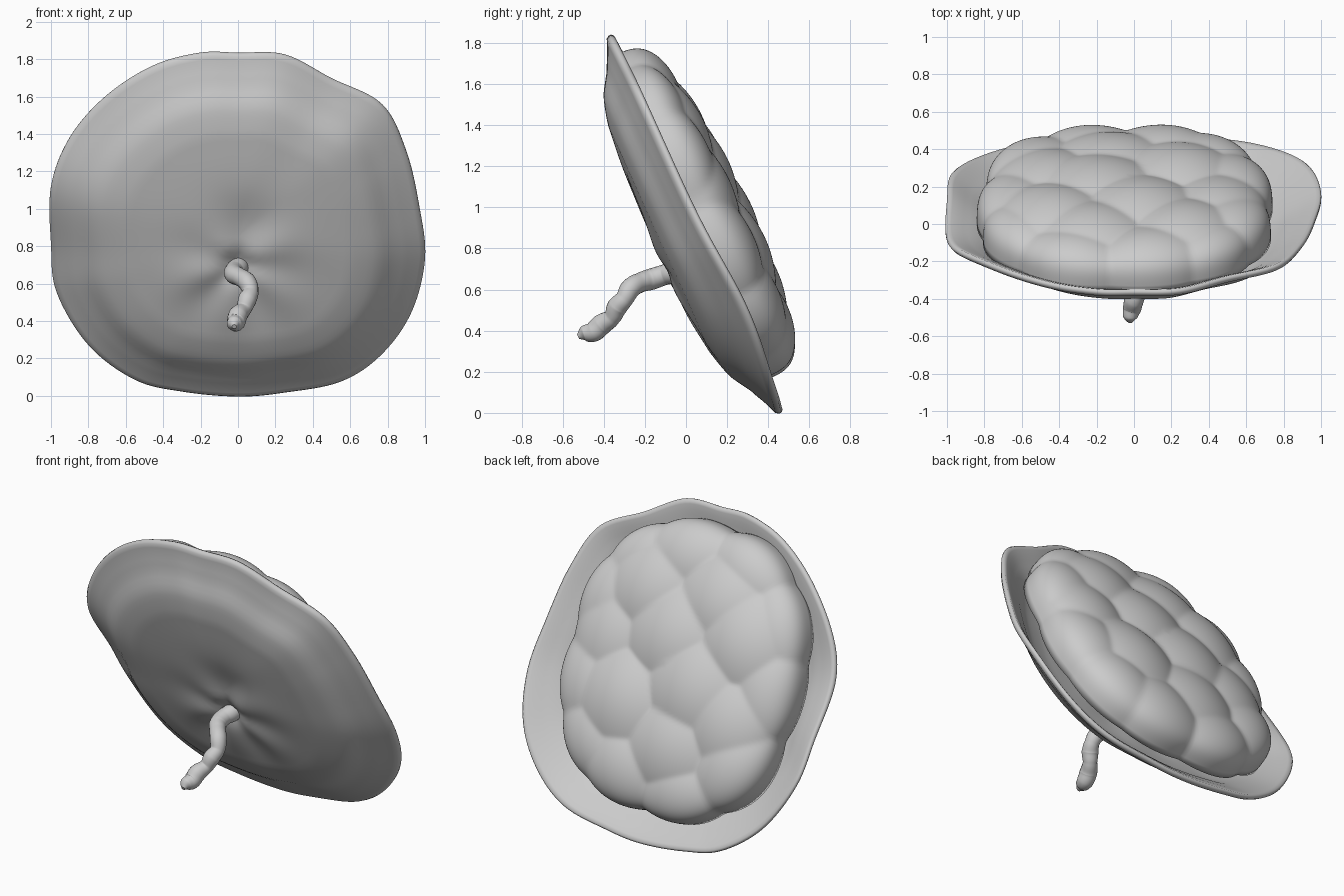
import bpy, bmesh, math, random
from mathutils import Vector

if "Cube" in bpy.data.objects:
    bpy.data.objects.remove(bpy.data.objects["Cube"])

# Tilted frame: u = x, v = up along the dish, n = out of its hollow (back) side
ORIGIN = Vector((0, 0.03, 0.93))
U = Vector((1, 0, 0))
V = Vector((0, -0.41, 0.912))
N = Vector((0, 0.912, 0.41))


def place(u, v, n):
    return ORIGIN + U * u + V * v + N * n


def catmull(p0, p1, p2, p3, t):
    return 0.5 * (2 * p1 + (p2 - p0) * t + (2 * p0 - 5 * p1 + 4 * p2 - p3) * t ** 2
                  + (3 * p1 - p0 - 3 * p2 + p3) * t ** 3)


def profile(points, t):
    """Smooth height through (t, n) points."""
    for i in range(len(points) - 1):
        (a, na), (b, nb) = points[i], points[i + 1]
        if t <= b:
            before = points[max(i - 1, 0)][1]
            after = points[min(i + 2, len(points) - 1)][1]
            return catmull(before, na, nb, after, (t - a) / (b - a))
    return points[-1][1]


def shell(name, rings):
    """Closed surface from rings of points, capped at both ends."""
    bm = bmesh.new()
    rows = [[bm.verts.new(p) for p in ring] for ring in rings]
    k = len(rows[0])
    for a, b in zip(rows, rows[1:]):
        for i in range(k):
            bm.faces.new((a[i], a[(i + 1) % k], b[(i + 1) % k], b[i]))
    bm.faces.new(rows[0][::-1])
    bm.faces.new(rows[-1])
    bmesh.ops.recalc_face_normals(bm, faces=bm.faces)
    mesh = bpy.data.meshes.new(name)
    bm.to_mesh(mesh)
    bm.free()
    mesh.shade_smooth()
    obj = bpy.data.objects.new(name, mesh)
    bpy.context.collection.objects.link(obj)
    return obj


# Wavy dish: front-view outline (x, z) swept inward along a shallow profile
outline = [(0, 1.83), (.25, 1.82), (.5, 1.69), (.77, 1.55), (.9, 1.3), (.97, 1.0),
           (1, .72), (.93, .43), (.77, .21), (.55, .07), (.25, .015), (0, -.005),
           (-.3, .02), (-.55, .08), (-.8, .26), (-.97, .53), (-1, .8), (-1, 1.13),
           (-.9, 1.38), (-.7, 1.6), (-.45, 1.76), (-.2, 1.83)]
pts = [Vector((x, (z - 0.93) / 0.912)) for x, z in outline]
m = len(pts)
edge = [catmull(pts[i - 1], pts[i], pts[(i + 1) % m], pts[(i + 2) % m], j / 8)
        for i in range(m) for j in range(8)]
dish_profile = [(0, -.19), (.3, -.205), (.6, -.18), (.74, -.14), (.84, -.075), (1, .0)]
# Rim waves: direction in degrees, height, angular width
waves = [(-28, .04, 20), (203, .045, 18), (166, -.05, 16), (-90, -.012, 25), (90, -.015, 30)]


def dish_ring(t, lift):
    ring = []
    for p in edge:
        a = math.degrees(math.atan2(p.y, p.x))
        u, v = p * t
        n = profile(dish_profile, t) + lift
        for direction, height, width in waves:
            off = (a - direction + 180) % 360 - 180
            n += height * t ** 5 * math.exp(-(off / width) ** 2)
        d = math.hypot(u, v + 0.17)
        b = math.atan2(v + 0.17, u)
        n += 0.05 * math.exp(-(d / 0.09) ** 2)                   # pinch at the stem
        n -= 0.022 * math.exp(-((u / .3) ** 2 + ((v + .12) / .14) ** 2))
        n += 0.009 * math.sin(5 * b + 1 + u * 3) * math.exp(-((d - .25) / .17) ** 2)
        ring.append(place(u, v, n))
    return ring


ts = [0.01] + [i / 32 for i in range(1, 32)]
rings = [dish_ring(t, 0) for t in ts]
rings += [dish_ring(t, h) for t, h in ((.99, .002), (1, .015), (1, .027), (.99, .04))]
rings += [dish_ring(t, .04) for t in reversed(ts)]
shell("wavy_dish", rings)

# Lumpy filling: domed cushion divided into pillow cells around these (u, v) centres
cells = [(.29, .47), (.51, .12), (.02, .21), (-.25, .5), (.1, .78), (-.38, .8),
         (.27, -.23), (-.2, -.04), (-.47, .3), (-.72, .45), (.2, -.66), (-.13, -.42),
         (-.5, -.2), (-.75, .05), (-.28, -.75), (-.65, -.5), (.48, -.55), (.63, -.2),
         (.66, .35), (.5, .68)]
random.seed(4)
weights = [random.uniform(-.012, .012) for _ in cells]
SHARP = 230


def cell_sink(u, v):
    """Soft minimum of squared distance to the cells: pillows with soft seams."""
    total = sum(math.exp(-SHARP * ((u - x) ** 2 + (v - y) ** 2 - w))
                for (x, y), w in zip(cells, weights))
    return .85 * min(-math.log(total + 1e-12) / SHARP, .085)


def filling_ring(phi, flat):
    ring = []
    up = max(math.cos(phi), 0)
    for i in range(224):
        a = math.tau * i / 224
        c, s = math.cos(a), math.sin(a)
        r = (abs(c) ** 2.35 + abs(s) ** 2.35) ** (-1 / 2.35)
        r *= max(math.sin(phi), 0.005) ** 0.8
        u, v = .78 * r * c, .87 * r * s
        sink = cell_sink(u - .05, v + .02)
        k = 1.025 - sink * 0.8 * math.sin(phi) ** 4
        n = flat - .02 * v + .305 * up ** .52 - sink * up ** .5
        ring.append(place(u * k - .05, v * k + .02, n))
    return ring


rings = [filling_ring(math.pi / 2 * i / 72, -.015) for i in range(73)]
rings += [filling_ring(math.pi / 2 * f, h)
          for f, h in ((.68, -.21), (.5, -.31), (.3, -.38), (.01, -.43))]
shell("lumpy_filling", rings)

# Twisted stem: knobbly round tube along a wobbly path
path = [(0, .02, .71, .06), (0, -.06, .685, .055), (-.02, -.11, .67, .05),
        (-.02, -.17, .65, .052), (.01, -.22, .635, .048), (.05, -.27, .605, .05),
        (.065, -.3, .555, .044), (.05, -.335, .515, .05), (.03, -.36, .465, .042),
        (.0, -.41, .43, .052), (-.01, -.45, .395, .05), (-.02, -.495, .385, .04),
        (-.02, -.525, .37, .012)]
curve = bpy.data.curves.new("stem", "CURVE")
curve.dimensions = "3D"
curve.bevel_depth = 1
curve.bevel_resolution = 6
curve.use_fill_caps = True
spline = curve.splines.new("BEZIER")
spline.bezier_points.add(len(path) - 1)
for bp, (x, y, z, r) in zip(spline.bezier_points, path):
    bp.co = (x, y, z)
    bp.radius = r
    bp.handle_left_type = bp.handle_right_type = "AUTO"
stem = bpy.data.objects.new("stem", curve)
bpy.context.collection.objects.link(stem)
bpy.context.view_layer.objects.active = stem
stem.select_set(True)
bpy.ops.object.convert(target="MESH")
bpy.ops.object.shade_smooth()
